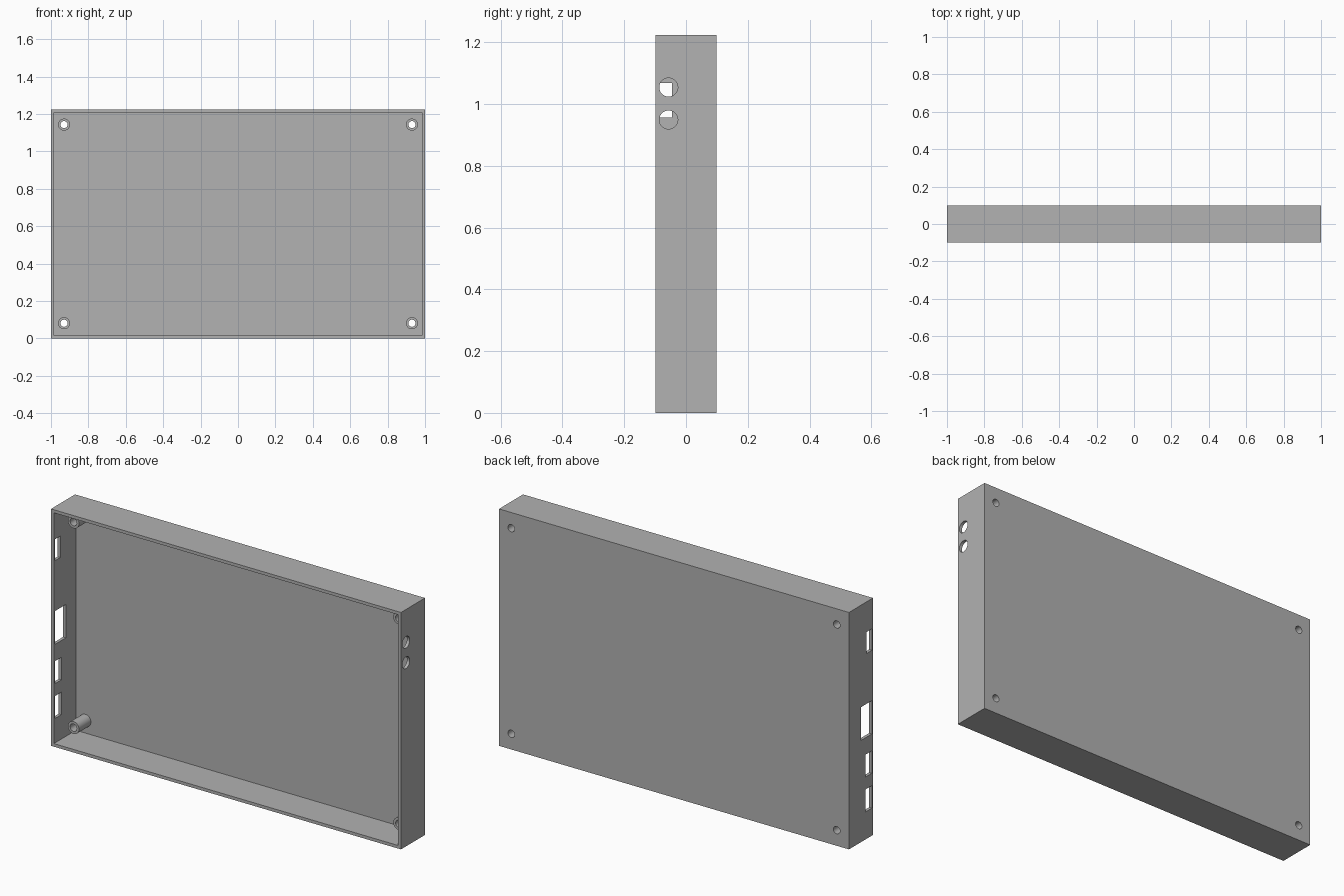
import bpy
from math import pi

if "Cube" in bpy.data.objects:
    bpy.data.objects.remove(bpy.data.objects["Cube"], do_unlink=True)

W, D, H = 2.0, 0.196, 1.224   # outer size
T = 0.016                     # wall thickness
FRONT, FLOOR = -D / 2, D / 2 - T

grey = bpy.data.materials.new("plain grey")
grey.use_nodes = True
grey.diffuse_color = (0.445, 0.445, 0.445, 1)
grey.node_tree.nodes["Principled BSDF"].inputs["Base Color"].default_value = grey.diffuse_color


def finish(name):
    obj = bpy.context.object
    obj.name = name
    bpy.ops.object.transform_apply(location=True, rotation=True, scale=True)
    obj.data.materials.append(grey)
    return obj


def box(name, low, high):
    centre = [(a + b) / 2 for a, b in zip(low, high)]
    bpy.ops.mesh.primitive_cube_add(size=1, location=centre)
    bpy.context.object.scale = [b - a for a, b in zip(low, high)]
    return finish(name)


def rod(name, centre, radius, length, axis):
    turn = (pi / 2, 0, 0) if axis == "y" else (0, pi / 2, 0)
    bpy.ops.mesh.primitive_cylinder_add(vertices=48, radius=radius, depth=length,
                                        location=centre, rotation=turn)
    return finish(name)


def cut(obj, cutter):
    cutter.hide_render = True
    mod = obj.modifiers.new("cut", "BOOLEAN")
    mod.operation = "DIFFERENCE"
    mod.solver = "EXACT"
    mod.object = cutter
    bpy.context.view_layer.objects.active = obj
    bpy.ops.object.modifier_apply(modifier=mod.name)
    bpy.data.objects.remove(cutter, do_unlink=True)


def smooth(obj):
    bpy.ops.object.select_all(action="DESELECT")
    obj.select_set(True)
    bpy.context.view_layer.objects.active = obj
    bpy.ops.object.shade_smooth_by_angle(angle=pi / 6)


# Open-fronted tray
case = box("case_shell", (-W / 2, -D / 2, 0), (W / 2, D / 2, H))
cut(case, box("cavity", (-W / 2 + T, FRONT - 0.1, T), (W / 2 - T, FLOOR, H - T)))

# Rectangular ports in the right wall: bottom, top, rear edge
for low, high, rear in ((0.957, 1.068, -0.045), (0.525, 0.697, 0.0),
                        (0.322, 0.438, -0.037), (0.142, 0.258, -0.037)):
    cut(case, box("port", (-W / 2 - 0.1, -0.089, low), (-W / 2 + 0.1, rear, high)))

# Round jack holes in the left wall
for z in (1.054, 0.949):
    cut(case, rod("jack_hole", (W / 2, -0.0565, z), 0.03, 0.2, "x"))

# Hollow screw posts at the corners, with holes through the back
POST_FRONT = -0.015
for side, x in (("right", -0.93), ("left", 0.93)):
    for level, z in (("lower", 0.081), ("upper", 1.143)):
        post = rod(f"{level}_{side}_screw_post", (x, (FLOOR + POST_FRONT) / 2, z),
                   0.032, FLOOR - POST_FRONT, "y")
        for part in (post, case):
            cut(part, rod("screw_hole", (x, 0.03, z), 0.019, 0.3, "y"))
        smooth(post)
smooth(case)
